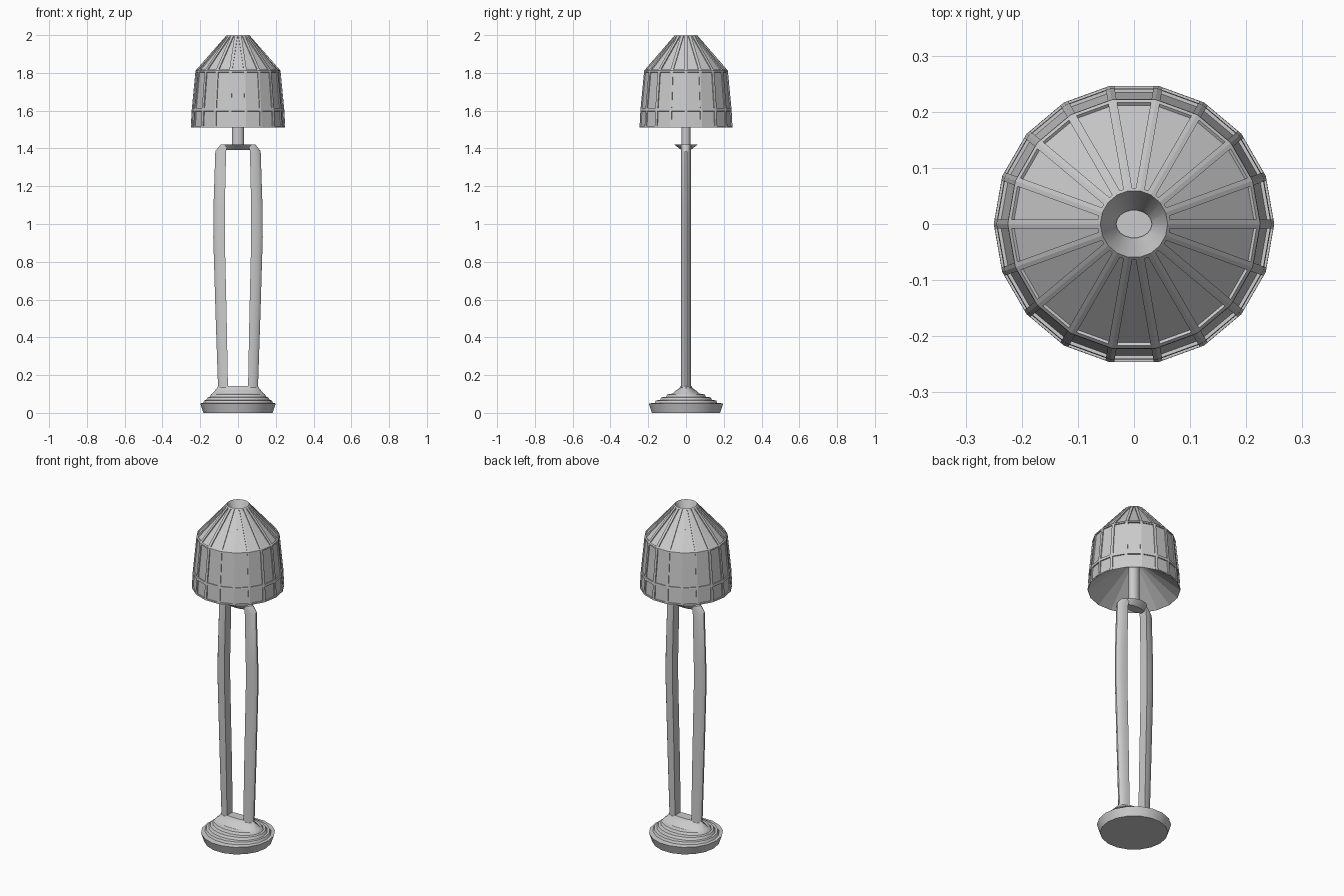
import bpy, bmesh
from math import sin, cos, pi, radians

if "Cube" in bpy.data.objects:
    bpy.data.objects.remove(bpy.data.objects["Cube"])


def oval(rx, ry, z, n):
    return [(rx * cos(2 * pi * i / n), ry * sin(2 * pi * i / n), z) for i in range(n)]


def loft(name, rings, caps=True, panels=None, smooth=True):
    """Skin closed rings from the bottom up; optionally recess each face as a panel."""
    bm = bmesh.new()
    vs = [[bm.verts.new(p) for p in r] for r in rings]
    n = len(rings[0])
    for a, b in zip(vs, vs[1:]):
        for j in range(n):
            k = (j + 1) % n
            bm.faces.new((a[j], a[k], b[k], b[j]))
    if caps:
        bm.faces.new(vs[0][::-1])
        bm.faces.new(vs[-1])
        bmesh.ops.recalc_face_normals(bm, faces=bm.faces[:])
    bm.normal_update()
    if panels:
        bmesh.ops.inset_individual(bm, faces=bm.faces[:], thickness=panels[0],
                                   use_even_offset=True)
        inner = bm.faces[:18 * (len(rings) - 1)]
        bmesh.ops.inset_individual(bm, faces=inner, thickness=0.0005, depth=-panels[1])
    me = bpy.data.meshes.new(name)
    bm.to_mesh(me)
    bm.free()
    ob = bpy.data.objects.new(name, me)
    bpy.context.collection.objects.link(ob)
    if smooth:
        bpy.ops.object.select_all(action='DESELECT')
        ob.select_set(True)
        bpy.context.view_layer.objects.active = ob
        bpy.ops.object.shade_smooth_by_angle(angle=radians(30))
    return ob


# Stepped base, round at the floor and narrowing to an oval under the legs
base = [(.183, .183, 0), (.2, .2, .05), (.185, .168, .053), (.178, .162, .066),
        (.168, .14, .068), (.16, .132, .082), (.15, .108, .085), (.143, .1, .098),
        (.138, .072, .102), (.122, .055, .118), (.112, .036, .13), (.106, .029, .143)]
loft("base", [oval(*r, 18) for r in base])

# Pair of bowed legs: flat on the inside, rounded on the outside
leg = [(.053, .106, .12), (.06, .119, .5), (.07, .132, .93), (.07, .131, 1.08),
       (.063, .121, 1.385), (.055, .093, 1.42)]
for side, s in (("left", -1), ("right", 1)):
    rings = []
    for xin, xout, z in leg:
        rings.append([(s * (xin + (xout - xin) * cos(a)), .027 * sin(a), z)
                      for a in [radians(-90 + 20 * i) for i in range(10)]])
    loft(side + "_leg", rings)

# Flared bridge joining the leg tops
loft("leg_bridge", [oval(.07, .027, 1.393, 18), oval(.078, .062, 1.42, 18)])

# Oval stem up into the shade
loft("stem", [oval(.032, .025, 1.4, 18), oval(.032, .025, 1.93, 18)])

# Eighteen-sided shade with recessed panels between ribs
shade = [(.25, 1.51), (.245, 1.605), (.225, 1.812), (.06, 2.0)]
loft("shade", [oval(r, r, z, 18) for r, z in shade], caps=False,
     panels=(.008, .006), smooth=False)

# Funnel in the top opening
loft("top_funnel", [oval(.03, .025, 1.92, 18), oval(.06, .06, 2.0, 18)], caps=False)

# Pleated lining under the shade
loft("shade_lining", [oval(.249, .249, 1.51, 18), oval(.031, .024, 1.68, 18)],
     caps=False, smooth=False)
